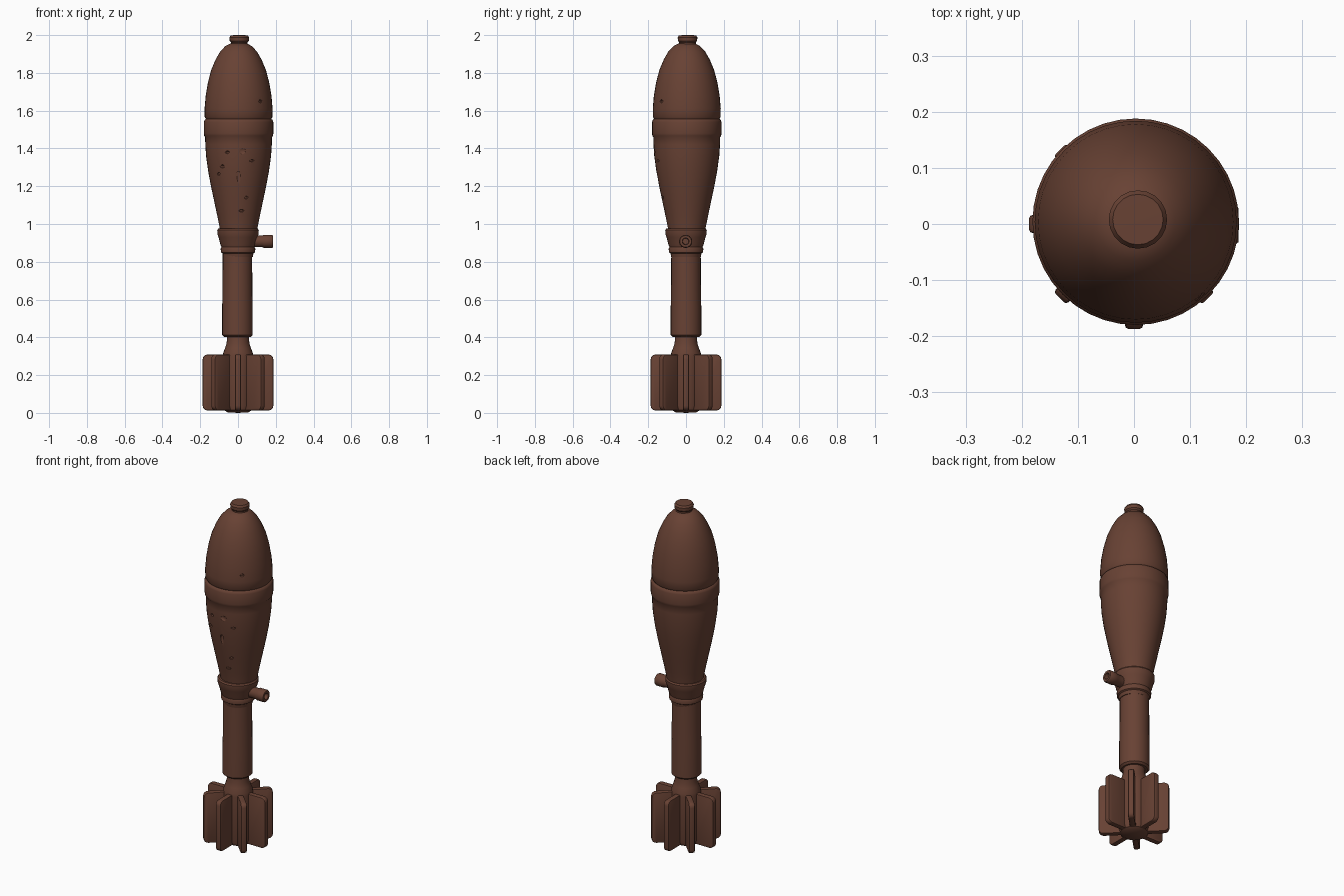
import bpy, bmesh, math
from mathutils import Vector, Matrix

if "Cube" in bpy.data.objects:
    bpy.data.objects.remove(bpy.data.objects["Cube"])

rust = bpy.data.materials.new("rusty_brown")
rust.diffuse_color = (0.138, 0.054, 0.034, 1)
rust.use_nodes = True
rust.node_tree.nodes["Principled BSDF"].inputs["Base Color"].default_value = rust.diffuse_color


def finish(name, bm, angle=35):
    bmesh.ops.recalc_face_normals(bm, faces=bm.faces)
    mesh = bpy.data.meshes.new(name)
    bm.to_mesh(mesh)
    bm.free()
    ob = bpy.data.objects.new(name, mesh)
    bpy.context.collection.objects.link(ob)
    mesh.materials.append(rust)
    bpy.ops.object.select_all(action='DESELECT')
    bpy.context.view_layer.objects.active = ob
    ob.select_set(True)
    bpy.ops.object.shade_smooth_by_angle(angle=math.radians(angle))
    return ob


def lathe(name, profile, sides=32, matrix=Matrix(), angle=35):
    """Spin (radius, height) points round z; radius 0 closes to a point."""
    bm = bmesh.new()
    rings = []
    for r, z in profile:
        n = sides if r > 0 else 1
        rings.append([bm.verts.new((r * math.cos(math.tau * i / sides),
                                    r * math.sin(math.tau * i / sides), z)) for i in range(n)])
    for a, b in zip(rings, rings[1:]):
        for i in range(sides):
            j = (i + 1) % sides
            quad = [a[i % len(a)], a[j % len(a)], b[j % len(b)], b[i % len(b)]]
            bm.faces.new(list(dict.fromkeys(quad)))
    bm.transform(matrix)
    return finish(name, bm, angle)


# Shell body with driving band
body_profile = [(0, 0.94), (0.095, 0.94), (0.10, 0.98), (0.112, 1.04), (0.129, 1.12), (0.146, 1.2),
                (0.161, 1.28), (0.172, 1.36), (0.176, 1.42), (0.177, 1.46), (0.182, 1.467),
                (0.184, 1.48), (0.184, 1.54), (0.18, 1.551), (0.173, 1.556), (0.179, 1.566),
                (0.18, 1.61), (0.174, 1.68), (0.162, 1.75), (0.145, 1.815), (0.122, 1.87),
                (0.098, 1.912), (0.07, 1.942), (0.045, 1.955), (0, 1.957)]
offset = Matrix.Translation((0.003, 0.004, 0))
body = lathe("shell_body", body_profile, 40, offset)

# Nose plug
lathe("nose_plug", [(0, 1.945), (0.044, 1.945), (0.044, 1.962), (0.051, 1.97), (0.052, 1.988),
                    (0.045, 1.999), (0, 2.0)], 20, Matrix.Translation((0.007, 0.008, 0)))

# Stepped collar under the body
lathe("collar", [(0, 0.82), (0.078, 0.825), (0.082, 0.845), (0.09, 0.85), (0.092, 0.87), (0.088, 0.878),
                 (0.094, 0.895), (0.103, 0.93), (0.109, 0.945), (0.11, 0.968), (0.104, 0.976),
                 (0, 0.98)], 32)

# Tail tube
lathe("tail_tube", [(0, 0.402), (0.07, 0.402), (0.081, 0.412), (0.081, 0.56), (0.079, 0.62),
                    (0.078, 0.84), (0, 0.84)], 28, Matrix.Translation((-0.003, 0, 0)))

# Flared neck and fin hub
lathe("fin_hub", [(0, 0.0), (0.055, 0.003), (0.074, 0.015), (0.08, 0.035), (0.08, 0.30), (0.078, 0.318),
                  (0.068, 0.345), (0.06, 0.37), (0.058, 0.41), (0, 0.41)], 28)

# Side lug with a bored end, pointing to +x
lathe("side_lug", [(0, 0.06), (0.031, 0.06), (0.031, 0.13), (0.035, 0.138), (0.035, 0.18), (0.031, 0.186),
                   (0.018, 0.186), (0.016, 0.16), (0, 0.16)], 18,
      Matrix.Translation((0, -0.002, 0.908)) @ Matrix.Rotation(math.pi / 2, 4, 'Y'))

# Eight rounded tail fins
for k in range(8):
    bm = bmesh.new()
    bmesh.ops.create_cube(bm, size=1)
    bm.transform(Matrix.Translation((0.1235, 0, 0.161)) @ Matrix.Diagonal((0.127, 0.032, 0.296, 1)))
    corners = [e for e in bm.edges if abs(e.verts[0].co.y - e.verts[1].co.y) > 0.02
               and e.verts[0].co.x > 0.1]
    bmesh.ops.bevel(bm, geom=corners, offset=0.025, segments=4, profile=0.5, affect='EDGES')
    rims = [e for e in bm.edges if abs(e.verts[0].co.y - e.verts[1].co.y) < 0.001]
    bmesh.ops.bevel(bm, geom=rims, offset=0.006, segments=2, profile=0.5, affect='EDGES')
    bm.transform(Matrix.Rotation(math.tau * k / 8, 4, 'Z'))
    finish("tail_fin_%d" % (k + 1), bm, 40)


# Shallow corrosion pits cut into the body
def radius_at(z):
    for (r0, z0), (r1, z1) in zip(body_profile, body_profile[1:]):
        if z0 <= z <= z1 and z1 > z0:
            return r0 + (r1 - r0) * (z - z0) / (z1 - z0)


# (side position in x, height, half width, half height)
pits = [(0.0, 1.25, 0.011, 0.055), (0.02, 1.385, 0.02, 0.018), (-0.06, 1.38, 0.014, 0.009),
        (-0.085, 1.305, 0.018, 0.01), (-0.105, 1.265, 0.012, 0.009), (0.07, 1.335, 0.015, 0.007),
        (0.04, 1.14, 0.012, 0.01), (0.015, 1.07, 0.016, 0.008), (0.115, 1.65, 0.013, 0.01)]
bm = bmesh.new()
for x, z, w, h in pits:
    r = radius_at(z)
    a = math.asin(x / r)
    place = (offset @ Matrix.Rotation(a, 4, 'Z') @ Matrix.Translation((0, -r, z))
             @ Matrix.Diagonal((w, 0.008, h, 1)))
    bmesh.ops.create_icosphere(bm, subdivisions=1, radius=1, matrix=place)
cutter = finish("pit_cutter", bm)
cutter.hide_render = True
bpy.ops.object.select_all(action='DESELECT')
bpy.context.view_layer.objects.active = body
body.select_set(True)
cut = body.modifiers.new("pits", 'BOOLEAN')
cut.operation = 'DIFFERENCE'
cut.solver = 'EXACT'
cut.object = cutter
bpy.ops.object.modifier_apply(modifier=cut.name)
bpy.data.objects.remove(cutter)
bpy.ops.object.shade_smooth_by_angle(angle=math.radians(35))
